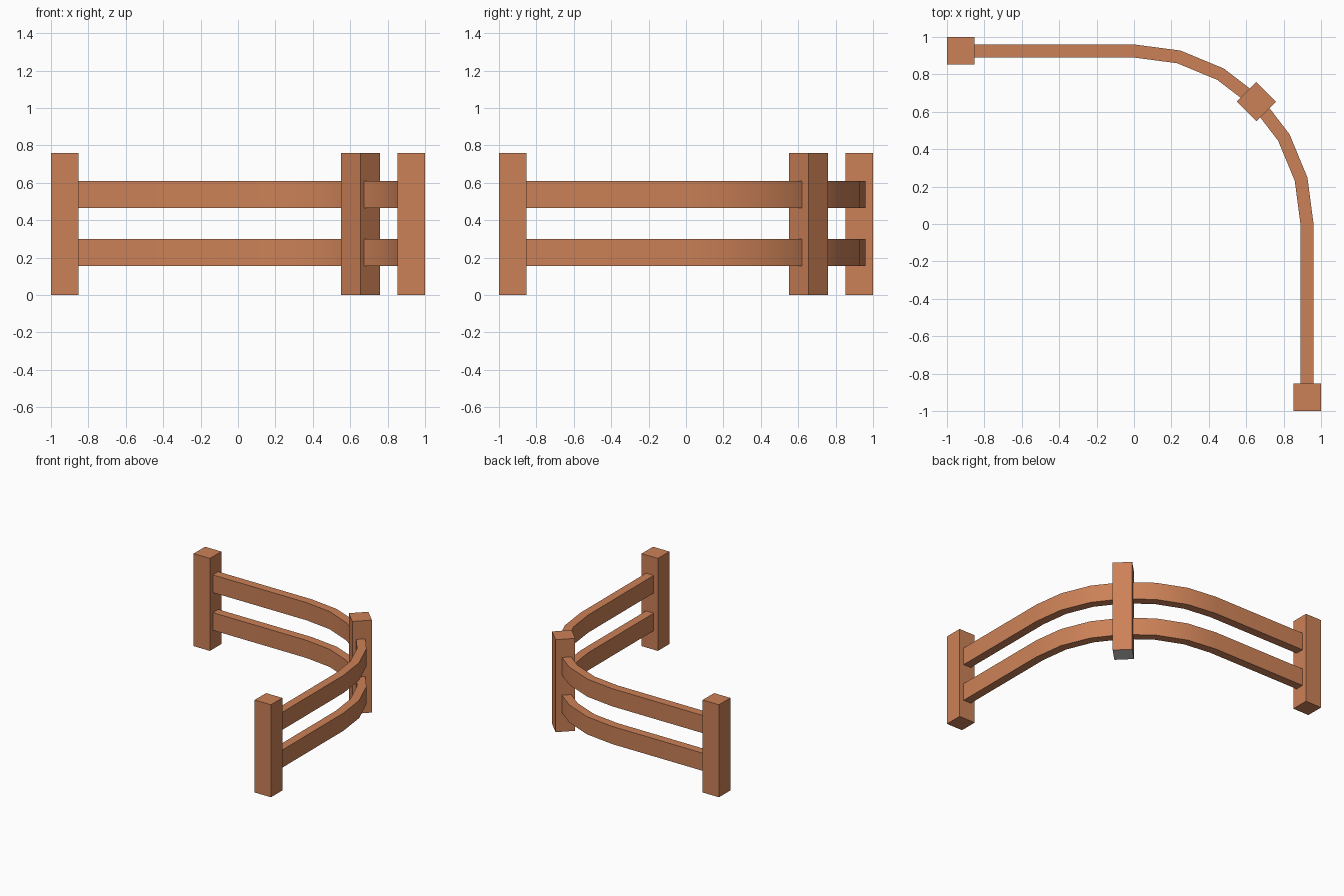
import bpy, bmesh
from math import radians, sin, cos

if "Cube" in bpy.data.objects:
    bpy.data.objects.remove(bpy.data.objects["Cube"])

wood = bpy.data.materials.new("wood")
wood.diffuse_color = (0.60, 0.22, 0.095, 1)
wood.use_nodes = True
wood.node_tree.nodes["Principled BSDF"].inputs["Base Color"].default_value = wood.diffuse_color

POST_W, POST_H = 0.148, 0.76
RADIUS, RAIL_T, RAIL_H = 0.925, 0.07, 0.145
RAIL_END = 0.86


def make_object(name, bm):
    bmesh.ops.recalc_face_normals(bm, faces=bm.faces)
    mesh = bpy.data.meshes.new(name)
    bm.to_mesh(mesh)
    bm.free()
    mesh.materials.append(wood)
    ob = bpy.data.objects.new(name, mesh)
    bpy.context.collection.objects.link(ob)
    return ob


def post(name, x, y, angle=0):
    bm = bmesh.new()
    bmesh.ops.create_cube(bm, size=1)
    bmesh.ops.scale(bm, vec=(POST_W, POST_W, POST_H), verts=bm.verts)
    ob = make_object(name, bm)
    ob.location = (x, y, POST_H / 2)
    ob.rotation_euler.z = radians(angle)
    return ob


def rail(name, z):
    # straight run, quarter bend in six steps, straight run
    def side(r):
        bend = [(r * sin(radians(a)), r * cos(radians(a))) for a in range(0, 91, 15)]
        return [(-RAIL_END, r)] + bend + [(r, -RAIL_END)]

    bm = bmesh.new()
    rings = []
    for (ox, oy), (ix, iy) in zip(side(RADIUS + RAIL_T / 2), side(RADIUS - RAIL_T / 2)):
        rings.append([bm.verts.new(p) for p in (
            (ox, oy, z), (ox, oy, z + RAIL_H), (ix, iy, z + RAIL_H), (ix, iy, z))])
    for a, b in zip(rings, rings[1:]):
        for i in range(4):
            j = (i + 1) % 4
            bm.faces.new((a[i], a[j], b[j], b[i]))
    bm.faces.new(rings[0])
    bm.faces.new(rings[-1])
    ob = make_object(name, bm)
    bpy.ops.object.select_all(action='DESELECT')
    ob.select_set(True)
    bpy.context.view_layer.objects.active = ob
    bpy.ops.object.shade_smooth_by_angle(angle=radians(30))


# Posts: two ends and one turned at the middle of the bend
post("left_post", -0.926, 0.926)
post("right_post", 0.926, -0.926)
corner = post("corner_post", RADIUS * cos(radians(45)), RADIUS * sin(radians(45)), 45)

# Uncoloured underside of the corner post
corner.data.materials.append(None)
for face in corner.data.polygons:
    if face.normal.z < -0.5:
        face.material_index = 1

# Rails
rail("lower_rail", 0.155)
rail("upper_rail", 0.465)
